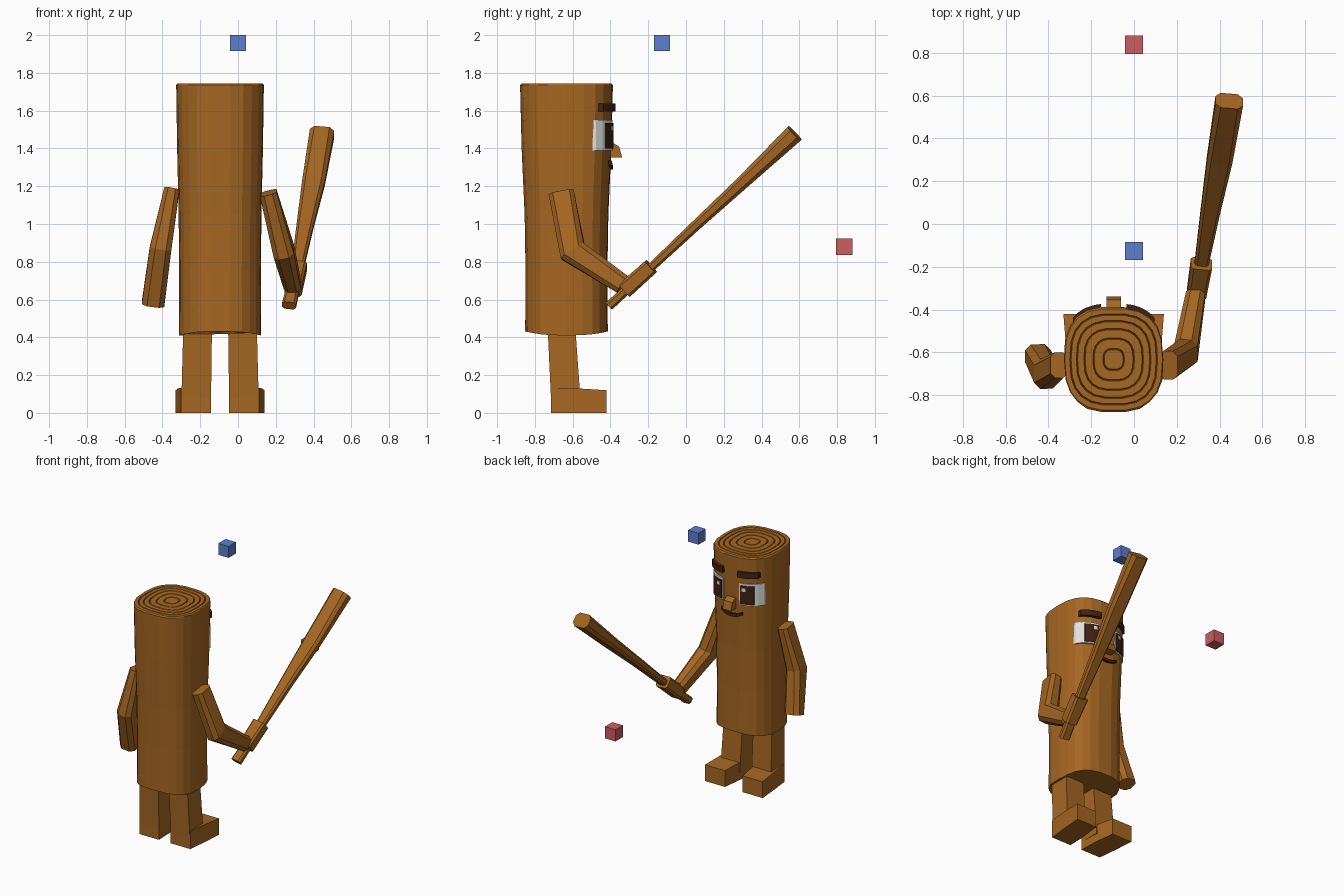
import bpy, bmesh, math, random
from mathutils import Vector

random.seed(4)
cube = bpy.data.objects.get("Cube")
if cube:
    bpy.data.objects.remove(cube, do_unlink=True)


def material(name, rgb):
    m = bpy.data.materials.new(name)
    m.use_nodes = True
    m.diffuse_color = (*rgb, 1)
    m.node_tree.nodes["Principled BSDF"].inputs["Base Color"].default_value = (*rgb, 1)
    return m


WOOD = material("wood_brown", (0.38, 0.135, 0.016))
GRAIN = material("ring_grain_brown", (0.22, 0.07, 0.01))
DARK = material("dark_brown", (0.05, 0.016, 0.006))
WHITE = material("eye_white", (0.75, 0.75, 0.72))
BLUE = material("marker_blue", (0.11, 0.21, 0.62))
RED = material("marker_red", (0.6, 0.11, 0.12))

CX, CY = -0.095, -0.633   # trunk axis


def loft(name, rings, mat):
    """Skin a closed solid through a list of equal-length point rings."""
    bm = bmesh.new()
    loops = [[bm.verts.new(p) for p in ring] for ring in rings]
    for a, b in zip(loops, loops[1:]):
        for i in range(len(a)):
            j = (i + 1) % len(a)
            bm.faces.new((a[i], a[j], b[j], b[i]))
    bm.faces.new(loops[0])
    bm.faces.new(loops[-1])
    bmesh.ops.recalc_face_normals(bm, faces=bm.faces)
    mesh = bpy.data.meshes.new(name)
    bm.to_mesh(mesh)
    bm.free()
    ob = bpy.data.objects.new(name, mesh)
    bpy.context.collection.objects.link(ob)
    mesh.materials.append(mat)
    return ob


def sweep(name, path, sizes, mat, chamfer=0.25):
    """Chamfered box section carried along a path; sizes are (across x, depth)."""
    pts = [Vector(p) for p in path]
    rings = []
    for i, p in enumerate(pts):
        t = Vector()
        if i:
            t += (p - pts[i - 1]).normalized()
        if i < len(pts) - 1:
            t += (pts[i + 1] - p).normalized()
        t.normalize()
        side = Vector((1, 0, 0))
        side = (side - t * side.dot(t)).normalized()
        up = t.cross(side)
        w, h = sizes[i][0] / 2, sizes[i][1] / 2
        c = min(w, h) * chamfer * 2
        corner = [(w, h - c), (w - c, h), (c - w, h), (-w, h - c),
                  (-w, c - h), (c - w, -h), (w - c, -h), (w, c - h)]
        rings.append([p + side * u + up * v for u, v in corner])
    return loft(name, rings, mat)


def box(name, centre, size, mat):
    x, y, z = centre
    r = size / 2
    square = [(-r, -r), (r, -r), (r, r), (-r, r)]
    return loft(name, [[(x + u, y + v, z + k) for u, v in square] for k in (-r, r)], mat)


# Trunk: squarish log with uneven bark facets and grooved growth rings
POWER, SIDES = 2.7, 22
PROFILE = [(0.41, 0.220, 0.219), (0.75, 0.219, 0.217), (1.05, 0.222, 0.222),
           (1.4, 0.230, 0.238), (1.735, 0.235, 0.246)]


def section(z, half_x, half_y, scale=1.0, dip=0.0, bark=None):
    ring = []
    for i in range(SIDES):
        a = math.tau * i / SIDES
        c, s = math.cos(a), math.sin(a)
        k = scale + (bark[i] if bark else 0)
        x = math.copysign(abs(c) ** (2 / POWER), c) * half_x * k
        y = math.copysign(abs(s) ** (2 / POWER), s) * half_y * k
        ring.append((CX + x, CY + y, z + dip * s * s))
    return ring


bark = [random.uniform(-0.02, 0.01) for _ in range(SIDES)]
rings = [section(z, a, b, dip=0.022 if i == 0 else 0, bark=bark)
         for i, (z, a, b) in enumerate(PROFILE)]
top, rx, ry = PROFILE[-1]
rings.append(section(top + 0.008, rx, ry, 0.97))
for s in (0.86, 0.73, 0.58, 0.4, 0.2):
    for ds, dz in ((0.014, 0.008), (0.004, 0), (-0.004, 0), (-0.014, 0.008)):
        rings.append(section(top + dz, rx, ry, s + ds))
trunk = loft("trunk", rings, WOOD)
trunk.data.materials.append(GRAIN)
for f in trunk.data.polygons:
    if abs(f.center.z - top) < 0.001 and f.normal.z > 0.9:
        f.material_index = 1


# Face: strips that follow the curve of the trunk
def skin(x, z):
    for (z0, a0, b0), (z1, a1, b1) in zip(PROFILE, PROFILE[1:]):
        if z0 <= z <= z1:
            t = (z - z0) / (z1 - z0)
            a, b = a0 + (a1 - a0) * t, b0 + (b1 - b0) * t
            return CY + b * (1 - abs(x / a) ** POWER) ** (1 / POWER)


def strip(name, x0, x1, low, high, lift, mat, curve=0.0, steps=6):
    rings = []
    mid, half = (x0 + x1) / 2, abs(x1 - x0) / 2
    for i in range(steps + 1):
        x = x0 + (x1 - x0) * i / steps
        dz = curve * ((x - mid) / half) ** 2
        ys = skin(x, (low + high) / 2)
        rings.append([(CX + x, ys + d, z + dz) for d, z in
                      ((-0.012, low), (lift, low), (lift, high), (-0.012, high))])
    return loft(name, rings, mat)


for side, s in (("left", 1), ("right", -1)):
    strip(side + "_eye_white", s * 0.065, s * 0.205, 1.39, 1.55, 0.008, WHITE)
    strip(side + "_pupil", s * 0.075, s * 0.165, 1.40, 1.535, 0.014, DARK)
    strip(side + "_eye_glint", s * 0.09, s * 0.115, 1.495, 1.52, 0.017, WHITE)
    strip(side + "_eyebrow", s * 0.06, s * 0.19, 1.595, 1.638, 0.018, DARK)
strip("mouth", -0.085, 0.085, 1.288, 1.31, 0.012, DARK, curve=0.025, steps=10)

# Nose: small wedge, deeper at the bottom
loft("nose", [[(CX + u, y, z) for u, y in
               ((-0.034, -0.42), (0.034, -0.42), (0.034, tip), (-0.034, tip))]
              for z, tip in ((1.352, -0.338), (1.41, -0.354), (1.428, -0.385))], WOOD)

# Legs and feet, toes turned outward
for side, s in (("left", 1), ("right", -1)):
    leg = []
    for z, x0, x1, y0, y1 in ((0.06, 0.048, 0.205, -0.714, -0.558),
                              (0.44, 0.043, 0.195, -0.732, -0.585)):
        leg.append([(CX + s * x, y, z) for x, y in ((x0, y0), (x1, y0), (x1, y1), (x0, y1))])
    loft(side + "_leg", leg, WOOD)
    foot = []
    for y, x0, x1, h in ((-0.715, 0.048, 0.207, 0.132), (-0.58, 0.052, 0.222, 0.13),
                         (-0.42, 0.072, 0.235, 0.12)):
        foot.append([(CX + s * x, y, z) for x, z in ((x0, 0), (x1, 0), (x1, h), (x0, h))])
    loft(side + "_foot", foot, WOOD)

# Arms: one hangs, the other bends forward to hold the bat
sweep("right_arm", [(-0.35, -0.66, 1.185), (-0.41, -0.70, 0.87), (-0.45, -0.615, 0.575)],
      [(0.08, 0.12), (0.115, 0.14), (0.12, 0.11)], WOOD)
sweep("left_arm", [(0.16, -0.66, 1.165), (0.243, -0.60, 0.855), (0.288, -0.335, 0.68)],
      [(0.09, 0.135), (0.11, 0.145), (0.09, 0.105)], WOOD)
sweep("left_hand", [(0.292, -0.325, 0.65), (0.315, -0.185, 0.775)],
      [(0.09, 0.09), (0.1, 0.085)], WOOD, chamfer=0.15)

# Bat: thin grip widening to a flat-sided end
sweep("bat", [(0.27, -0.405, 0.568), (0.315, -0.19, 0.765), (0.355, 0.05, 0.99),
              (0.4, 0.3, 1.22), (0.445, 0.575, 1.48)],
      [(0.075, 0.05), (0.065, 0.045), (0.09, 0.055), (0.12, 0.07), (0.13, 0.1)], WOOD)

# Floating marker cubes
box("upper_marker", (0, -0.127, 1.958), 0.084, BLUE)
box("rear_marker", (0, 0.838, 0.88), 0.086, RED)
